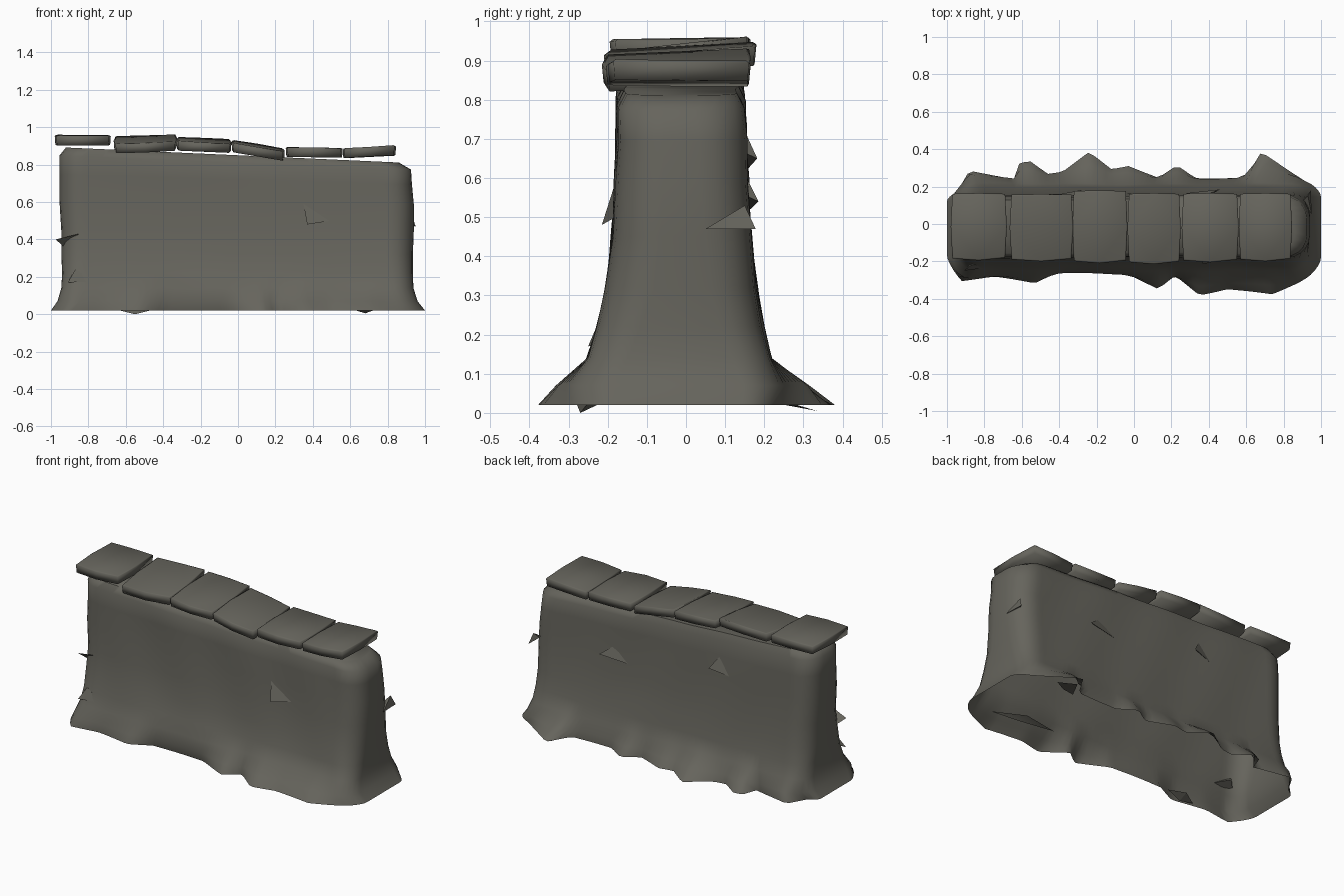
import bpy, bmesh, math, random
from mathutils import Vector

if "Cube" in bpy.data.objects:
    bpy.data.objects.remove(bpy.data.objects["Cube"])

random.seed(4)
stone = bpy.data.materials.new("weathered grey stone")
stone.diffuse_color = (0.132, 0.128, 0.108, 1)
stone.use_nodes = True
stone.node_tree.nodes["Principled BSDF"].inputs["Base Color"].default_value = stone.diffuse_color


def make(name, bm, angle):
    bmesh.ops.recalc_face_normals(bm, faces=bm.faces)
    me = bpy.data.meshes.new(name)
    bm.to_mesh(me)
    bm.free()
    me.materials.append(stone)
    for p in me.polygons:
        p.use_smooth = True
    me.set_sharp_from_angle(angle=math.radians(angle))
    ob = bpy.data.objects.new(name, me)
    bpy.context.collection.objects.link(ob)
    return ob


def interp(pts, x):
    if x <= pts[0][0]:
        return pts[0][1]
    for (xa, ya), (xb, yb) in zip(pts, pts[1:]):
        if x <= xb:
            return ya + (yb - ya) * (x - xa) / (xb - xa)
    return pts[-1][1]


# Ragged foot outline: distance from the centre line along x
FRONT = [(-1, .22), (-.92, .30), (-.75, .28), (-.53, .315), (-.4, .25), (-.05, .26),
         (.13, .35), (.22, .28), (.35, .38), (.5, .345), (.74, .375), (.88, .31), (1, .24)]
BACK = [(-.95, .17), (-.88, .29), (-.64, .235), (-.62, .32), (-.56, .34), (-.46, .27),
        (-.38, .28), (-.24, .38), (-.12, .29), (-.03, .31), (.13, .245), (.23, .31),
        (.33, .245), (.6, .25), (.68, .385), (.92, .23), (1, .2)]

# z, left x, right x, front depth, back depth, foot blend, corner radius
LEVELS = [(.02, -1, 1, .30, .28, 1, .08), (.07, -.965, .96, .28, .245, .5, .09),
          (.14, -.945, .938, .25, .215, 0, .1), (.22, -.94, .935, .225, .197, 0, .11),
          (.32, -.945, .935, .203, .18, 0, .12), (.45, -.945, .94, .188, .165, 0, .12),
          (.6, -.955, .94, .18, .157, 0, .12), (.72, -.955, .93, .177, .152, 0, .12),
          (.81, -.955, .925, .175, .148, 0, .12), (.85, -.92, .86, .155, .13, 0, .11)]


def ring(z, xl, xr, yf, yb, foot, r):
    n, arc = 60, 5
    flat = []

    def corner(cx, cy, start):
        for i in range(1, arc):
            a = math.radians(start + 90 * i / arc)
            flat.append((cx + r * math.cos(a), cy + r * math.sin(a)))

    span = xr - xl - 2 * r
    flat += [(xl + r + span * i / n, -yf) for i in range(n + 1)]
    corner(xr - r, -yf + r, -90)
    flat += [(xr, -yf + r), (xr, yb - r)]
    corner(xr - r, yb - r, 0)
    flat += [(xr - r - span * i / n, yb) for i in range(n + 1)]
    corner(xl + r, yb - r, 90)
    flat += [(xl, yb - r), (xl, -yf + r)]
    corner(xl + r, -yf + r, 180)
    out = []
    for x, y in flat:
        edge = interp(FRONT, x) / yf if y < 0 else interp(BACK, x) / yb
        y *= 1 + (edge - 1) * foot
        wob = .005 * math.sin(x * 9 + z * 14) * math.sin(x * 5 - z * 8)
        zz = z - .045 * x * max(0, (z - .5) / .35)
        out.append(Vector((x, y + wob, zz)))
    return out


# Wall body: hollow shell lofted from the flared, open foot to the sloping top
bm = bmesh.new()
rings = [[bm.verts.new(p) for p in ring(*lv)] for lv in LEVELS]
for a, b in zip(rings, rings[1:]):
    for i in range(len(a)):
        j = (i + 1) % len(a)
        bm.faces.new((a[i], a[j], b[j], b[i]))
bm.faces.new(rings[-1])
make("wall_body", bm, 65)

# Capping slabs: x0, x1, y0, y1, front-left z, front-right z, rise to back
SLABS = [(-.98, -.68, -.195, .165, .903, .903, .006), (-.665, -.325, -.2, .16, .86, .872, .042),
         (-.33, -.035, -.21, .18, .876, .862, .024), (-.035, .25, -.215, .165, .868, .82, .016),
         (.255, .56, -.205, .165, .843, .838, 0), (.56, .845, -.2, .165, .836, .853, -.004)]
OUTLINE = [(.03, .03), (.5, 0), (.97, .04), (1, .5), (.97, .99), (.5, 1), (.03, .99), (0, .5)]
for k, (x0, x1, y0, y1, zl, zr, rise) in enumerate(SLABS):
    bm = bmesh.new()
    layers = []
    for h, inset in ((0, .012), (.046, 0), (.05, .02)):
        vs = []
        for u, v in OUTLINE:
            u = .5 + (u - .5) * (1 - 2 * inset)
            v = .5 + (v - .5) * (1 - 2 * inset)
            vs.append(bm.verts.new((x0 + (x1 - x0) * u, y0 + (y1 - y0) * v,
                                    zl + (zr - zl) * u + rise * v + h
                                    + random.uniform(-.002, .002))))
        layers.append(vs)
    for a, b in zip(layers, layers[1:]):
        for i in range(8):
            j = (i + 1) % 8
            bm.faces.new((a[i], a[j], b[j], b[i]))
    bm.faces.new(layers[0][::-1])
    bm.faces.new(layers[-1])
    make("cap_slab_%d" % (k + 1), bm, 100)

# Chipped stone shards: three surface points and one buried point each
SHARDS = [((.35, -.18, .59), (.37, -.215, .48), (.5, -.18, .5)),
          ((-.87, -.22, .24), (-.91, -.25, .17), (-.76, -.23, .175)),
          ((.34, -.27, .105), (.77, -.29, .08), (.6, -.26, .07)),
          ((-.975, -.16, .4), (-.85, -.188, .43), (-.93, -.12, .36)),
          ((.38, .155, .6), (.46, .185, .54), (.28, .165, .52)),
          ((-.33, .15, .72), (-.28, .182, .65), (-.42, .155, .62)),
          ((.95, .05, .47), (.945, .178, .47), (.93, .15, .53)),
          ((-.65, -.28, .025), (-.45, -.25, .025), (-.55, -.27, 0)),
          ((.6, .2, .03), (.75, .25, .03), (.68, .335, .005))]
for k, tri in enumerate(SHARDS):
    bm = bmesh.new()
    mid = sum((Vector(p) for p in tri), Vector()) / 3
    if abs(mid.x) > .9:
        mid.x *= .96
    else:
        mid.y *= .8
    mid.z += .01
    v = [bm.verts.new(p) for p in tri] + [bm.verts.new(mid)]
    for f in ((0, 1, 2), (0, 1, 3), (1, 2, 3), (2, 0, 3)):
        bm.faces.new([v[i] for i in f])
    make("stone_shard_%d" % (k + 1), bm, 20)
